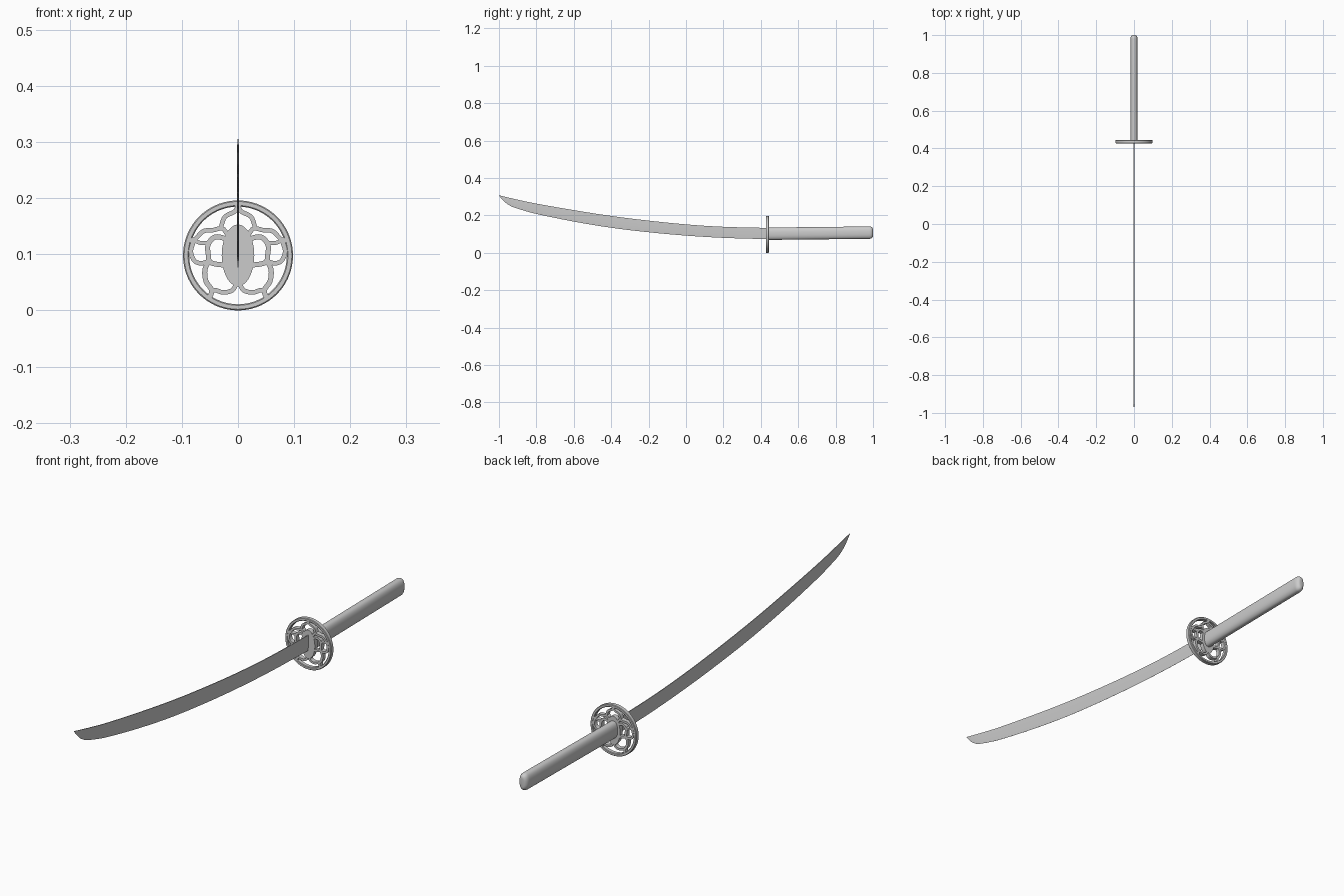
import bpy, bmesh, math
from mathutils import Vector

if "Cube" in bpy.data.objects:
    bpy.data.objects.remove(bpy.data.objects["Cube"])

Y0, Y1, CZ = 0.427, 0.444, 0.098   # guard front, back and centre height


def finish(name, bm, angle=35):
    bmesh.ops.recalc_face_normals(bm, faces=bm.faces)
    me = bpy.data.meshes.new(name)
    bm.to_mesh(me)
    bm.free()
    ob = bpy.data.objects.new(name, me)
    bpy.context.collection.objects.link(ob)
    bpy.ops.object.select_all(action='DESELECT')
    bpy.context.view_layer.objects.active = ob
    ob.select_set(True)
    bpy.ops.object.shade_smooth_by_angle(angle=math.radians(angle))
    return ob


def spline(pts, n=5):
    # smooth path through the points
    p = [Vector(q) for q in pts]
    p = [2 * p[0] - p[1]] + p + [2 * p[-1] - p[-2]]
    out = []
    for i in range(1, len(p) - 2):
        a, b, c, d = p[i - 1:i + 3]
        for k in range(n):
            t = k / n
            out.append(0.5 * (2 * b + (c - a) * t + (2 * a - 5 * b + 4 * c - d) * t * t
                              + (3 * b - a - 3 * c + d) * t ** 3))
    return out + [p[-2]]


def loft(bm, rings, closed=False, caps=True):
    vs = [[bm.verts.new(v) for v in r] for r in rings]
    n = len(vs[0])
    pairs = list(zip(vs, vs[1:])) + ([(vs[-1], vs[0])] if closed else [])
    for a, b in pairs:
        for i in range(n):
            bm.faces.new((a[i], a[(i + 1) % n], b[(i + 1) % n], b[i]))
    if caps and not closed:
        bm.faces.new(vs[0])
        bm.faces.new(vs[-1])


def stroke(bm, pts, width, side):
    # flat bar following a path in the guard plane
    path = spline(pts)
    rings = []
    for i, p in enumerate(path):
        t = (path[min(i + 1, len(path) - 1)] - path[max(i - 1, 0)]).normalized()
        n = Vector((-t.y, t.x)) * width / 2
        rings.append([(side * q.x, y, q.y) for q, y in
                      ((p + n, Y0), (p - n, Y0), (p - n, Y1), (p + n, Y1))])
    loft(bm, rings)


# blade: (y, top z, edge z), thin wedge section
stations = [(0.436, 0.133, 0.073), (0.2, 0.139, 0.080), (0.0, 0.152, 0.092),
            (-0.2, 0.172, 0.110), (-0.4, 0.197, 0.134), (-0.6, 0.228, 0.167),
            (-0.8, 0.263, 0.208), (-0.9, 0.284, 0.236), (-0.935, 0.292, 0.249),
            (-0.965, 0.299, 0.268), (-0.985, 0.304, 0.288), (-1.0, 0.308, 0.306)]
bm = bmesh.new()
rings = []
for y, top, low in spline(stations, 4):
    w = 0.0018 * min(1, (top - low) / 0.04)
    mid = top - (top - low) * 0.65
    rings.append([(-w * 0.8, y, top), (w * 0.8, y, top), (w, y, mid),
                  (0.0002, y, low), (-0.0002, y, low), (-w, y, mid)])
loft(bm, rings)
finish("blade", bm)

# guard rim
bm = bmesh.new()
rings = []
e = 0.002
section = [(0.087, Y0 + e), (0.087 + e, Y0), (0.098 - e, Y0), (0.098, Y0 + e),
           (0.098, Y1 - e), (0.098 - e, Y1), (0.087 + e, Y1), (0.087, Y1 - e)]
for i in range(72):
    a = math.tau * i / 72
    rings.append([(r * math.cos(a), y, CZ + r * math.sin(a)) for r, y in section])
loft(bm, rings, closed=True)
finish("guard_rim", bm)

# guard centre plate
bm = bmesh.new()
loft(bm, [[(s * 0.029 * math.cos(math.tau * i / 48), y,
            CZ + s * 0.055 * math.sin(math.tau * i / 48)) for i in range(48)]
          for y, s in ((Y0, 1), (Y1, 1))])
finish("guard_centre", bm)

# guard openwork: mirrored bars between centre plate and rim
bars = [
    ([(0.0, 0.190), (0.005, 0.177), (0.023, 0.167), (0.030, 0.150)], 0.008),
    ([(0.018, 0.134), (0.028, 0.146), (0.045, 0.143), (0.062, 0.141), (0.077, 0.127), (0.091, 0.125)], 0.008),
    ([(0.018, 0.127), (0.040, 0.131), (0.053, 0.118), (0.053, 0.100), (0.048, 0.085), (0.018, 0.080)], 0.009),
    ([(0.051, 0.088), (0.066, 0.084), (0.078, 0.089), (0.084, 0.105), (0.079, 0.124)], 0.008),
    ([(0.052, 0.121), (0.066, 0.120), (0.080, 0.126)], 0.007),
    ([(0.052, 0.088), (0.059, 0.072), (0.057, 0.052), (0.047, 0.036), (0.051, 0.022)], 0.009),
    ([(0.003, 0.048), (0.010, 0.036), (0.026, 0.032), (0.040, 0.036), (0.050, 0.036)], 0.008),
]
bm = bmesh.new()
for pts, w in bars:
    for side in (1, -1):
        stroke(bm, pts, w, side)
finish("guard_openwork", bm)

# grip: oval section with rounded pommel end
bm = bmesh.new()
rings = []
grip = [(0.44, 1.0), (0.72, 1.0), (0.98, 1.0)]
R = 0.02
grip += [(0.98 + R * math.sin(a), math.cos(a)) for a in
         [math.radians(d) for d in (15, 30, 45, 60, 75, 90)]]
for y, c in grip:
    t = (y - 0.44) / 0.56
    cz = 0.102 + 0.006 * t
    hx, hz = 0.019 - 0.014 * (1 - c), 0.033 - 0.016 * (1 - c)
    ring = []
    for i in range(32):
        a = math.tau * i / 32
        ca, sa = math.cos(a), math.sin(a)
        ring.append((hx * math.copysign(abs(ca) ** 0.85, ca), y,
                     cz + hz * math.copysign(abs(sa) ** 0.85, sa)))
    rings.append(ring)
loft(bm, rings)
finish("grip", bm, 50)
